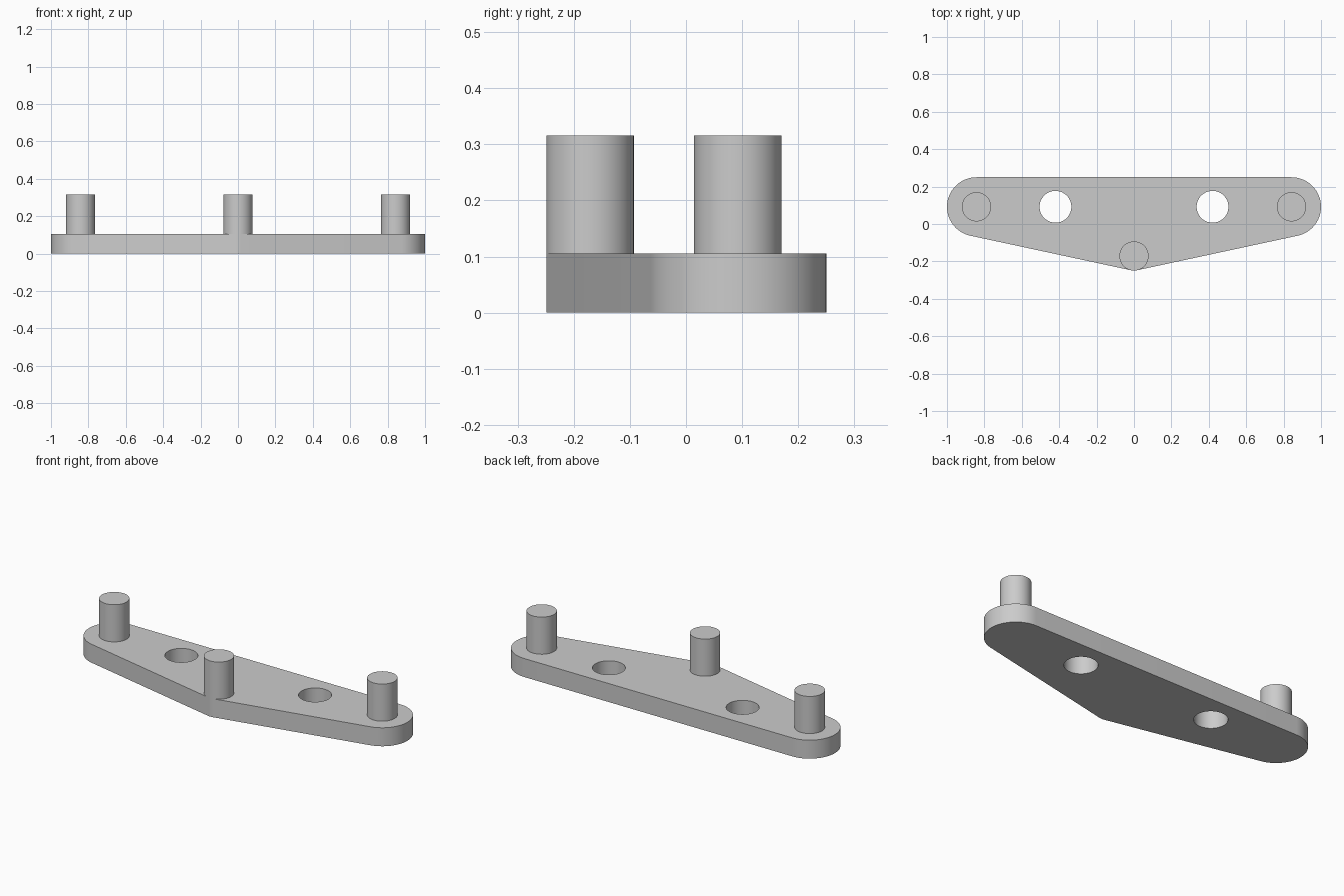
import bpy, bmesh
from math import sin, cos, asin, atan2, pi, radians

if "Cube" in bpy.data.objects:
    bpy.data.objects.remove(bpy.data.objects["Cube"])

PLATE_H, TOP = 0.105, 0.316
END_X, END_Y, END_R = 0.842, 0.092, 0.158
TIP_Y, PIN_R = -0.171, 0.078
HOLE_X, HOLE_R = 0.42, 0.085

grey = bpy.data.materials.new("plain grey")
grey.use_nodes = True
color = (0.6, 0.6, 0.6, 1)
grey.diffuse_color = color
grey.node_tree.nodes["Principled BSDF"].inputs["Base Color"].default_value = color


def arc(x, y, r, start, end, steps):
    angles = [start + (end - start) * i / steps for i in range(steps + 1)]
    return [(x + r * cos(a), y + r * sin(a)) for a in angles]


def cylinder(name, x, y, r, z0, z1):
    bpy.ops.mesh.primitive_cylinder_add(
        vertices=64, radius=r, depth=z1 - z0, location=(x, y, (z0 + z1) / 2))
    ob = bpy.context.object
    ob.name = name
    ob.data.materials.append(grey)
    return ob


def smooth(ob):
    bpy.ops.object.select_all(action='DESELECT')
    ob.select_set(True)
    bpy.context.view_layer.objects.active = ob
    bpy.ops.object.shade_smooth_by_angle(angle=radians(30))


# Plate outline: rounded ends joined to the front tip by tangent lines
dx, dy = END_X, END_Y - TIP_Y
slope = atan2(dy, dx) - asin((END_R - PIN_R) / (dx * dx + dy * dy) ** 0.5)
tangent = slope - pi / 2
outline = arc(0, TIP_Y, PIN_R, -pi - tangent, tangent, 8)
outline += arc(END_X, END_Y, END_R, tangent, pi / 2, 32)
outline += arc(-END_X, END_Y, END_R, pi / 2, pi - tangent, 32)

bm = bmesh.new()
base = bm.faces.new([bm.verts.new((x, y, 0)) for x, y in outline])
walls = bmesh.ops.extrude_face_region(bm, geom=[base])
bmesh.ops.translate(bm, vec=(0, 0, PLATE_H),
                    verts=[v for v in walls["geom"] if isinstance(v, bmesh.types.BMVert)])
bmesh.ops.recalc_face_normals(bm, faces=bm.faces)
mesh = bpy.data.meshes.new("plate")
bm.to_mesh(mesh)
bm.free()
mesh.materials.append(grey)
plate = bpy.data.objects.new("plate", mesh)
bpy.context.collection.objects.link(plate)

# Two through holes
for side in (-1, 1):
    cutter = cylinder("hole_cutter", side * HOLE_X, END_Y, HOLE_R, -0.1, PLATE_H + 0.1)
    cutter.hide_render = True
    cut = plate.modifiers.new("hole", 'BOOLEAN')
    cut.operation = 'DIFFERENCE'
    cut.solver = 'EXACT'
    cut.object = cutter
    bpy.context.view_layer.objects.active = plate
    bpy.ops.object.modifier_apply(modifier=cut.name)
    bpy.data.objects.remove(cutter)
smooth(plate)

# Three upright pins
for name, x, y in (("left_pin", END_X, END_Y), ("right_pin", -END_X, END_Y),
                   ("front_pin", 0, TIP_Y)):
    smooth(cylinder(name, x, y, PIN_R, PLATE_H - 0.005, TOP))
